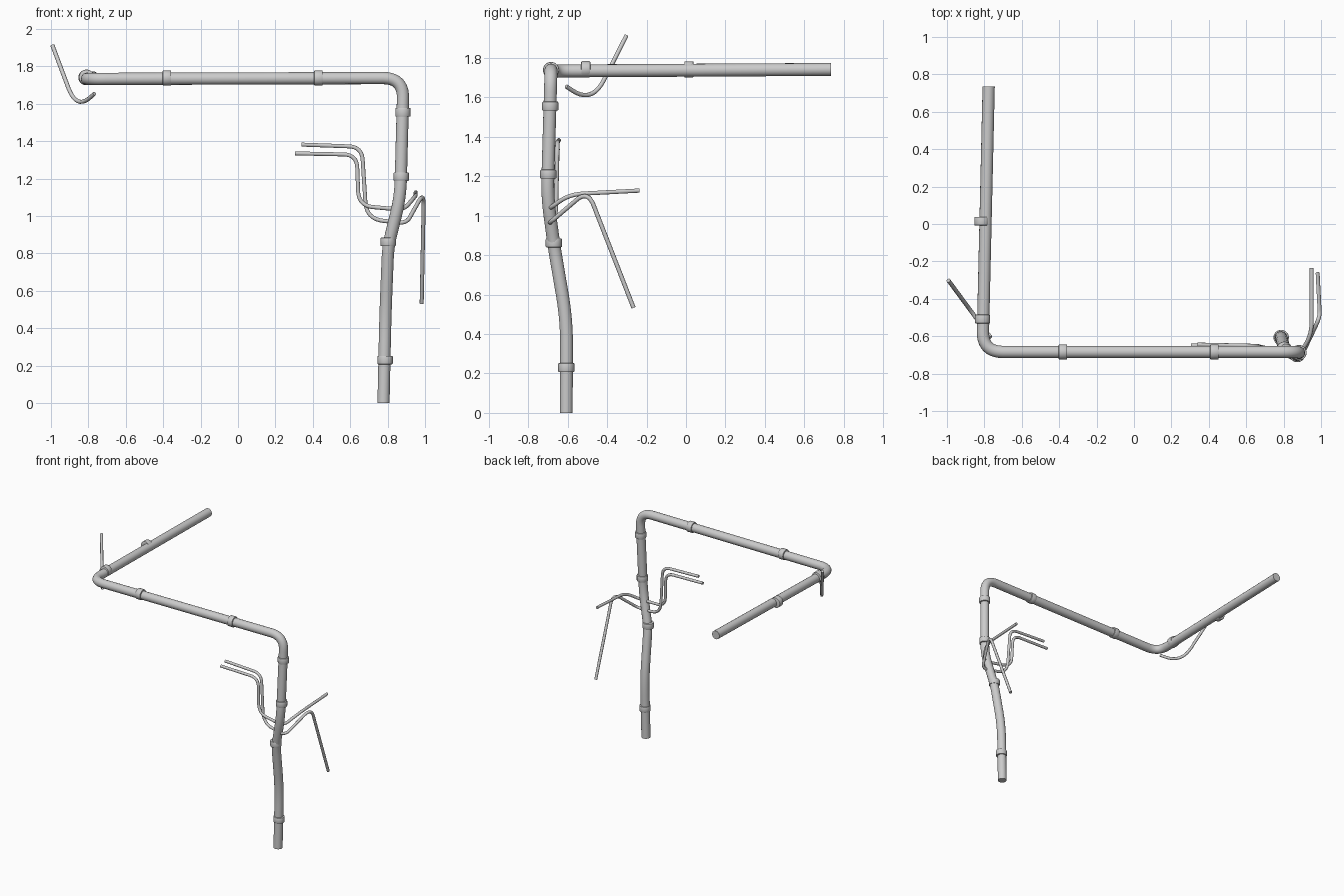
import bpy
from mathutils import Vector

cube = bpy.data.objects.get("Cube")
if cube:
    bpy.data.objects.remove(cube)

grey = bpy.data.materials.new("pipe grey")
grey.use_nodes = True
grey.diffuse_color = (0.6, 0.6, 0.6, 1)
grey.node_tree.nodes["Principled BSDF"].inputs["Base Color"].default_value = (0.6, 0.6, 0.6, 1)


def rounded_path(corners, steps=10):
    """Polyline whose inner corners are rounded; each corner is (x, y, z, trim)."""
    pts = [Vector(c[:3]) for c in corners]
    path = [pts[0]]
    for i in range(1, len(pts) - 1):
        p, trim = pts[i], corners[i][3]
        a = p + (pts[i - 1] - p).normalized() * trim
        b = p + (pts[i + 1] - p).normalized() * trim
        for s in range(steps + 1):
            t = s / steps
            path.append(a * (1 - t) ** 2 + p * 2 * t * (1 - t) + b * t * t)
    return path + [pts[-1]]


def finish(obj, angle):
    bpy.ops.object.select_all(action="DESELECT")
    obj.select_set(True)
    bpy.context.view_layer.objects.active = obj
    if obj.type == "CURVE":
        bpy.ops.object.convert(target="MESH")
        obj = bpy.context.view_layer.objects.active
    obj.data.materials.clear()
    obj.data.materials.append(grey)
    bpy.ops.object.shade_smooth_by_angle(angle=angle)


def tube(name, corners, radius, resolution):
    curve = bpy.data.curves.new(name, "CURVE")
    curve.dimensions = "3D"
    curve.bevel_depth = radius
    curve.bevel_resolution = resolution
    curve.use_fill_caps = True
    path = rounded_path(corners)
    spline = curve.splines.new("POLY")
    spline.points.add(len(path) - 1)
    for point, co in zip(spline.points, path):
        point.co = (*co, 1)
    obj = bpy.data.objects.new(name, curve)
    bpy.context.collection.objects.link(obj)
    finish(obj, 0.7)


def collar(name, centre, axis):
    bpy.ops.mesh.primitive_cylinder_add(vertices=32, radius=0.041, depth=0.046, location=centre)
    obj = bpy.context.object
    obj.name = name
    obj.rotation_euler = Vector(axis).to_track_quat("Z", "Y").to_euler()
    bevel = obj.modifiers.new("rounded rim", "BEVEL")
    bevel.width = 0.005
    bevel.segments = 2
    bpy.ops.object.modifier_apply(modifier=bevel.name)
    finish(obj, 0.7)


# Main pipe: kinked upright, crossbar, then the arm running back
tube("main_pipe", [
    (0.778, -0.607, 0),
    (0.788, -0.605, 0.47, 0.13),
    (0.803, -0.668, 0.84, 0.07),
    (0.868, -0.703, 1.10, 0.10),
    (0.885, -0.684, 1.738, 0.11),
    (-0.81, -0.684, 1.733, 0.11),
    (-0.777, 0.735, 1.741)], 0.033, 6)

# Thin branch tubes passing through the upright
tube("lower_branch", [
    (0.305, -0.65, 1.335),
    (0.635, -0.652, 1.328, 0.07),
    (0.645, -0.66, 1.055, 0.08),
    (0.885, -0.697, 1.033, 0.05),
    (0.95, -0.59, 1.108, 0.07),
    (0.95, -0.236, 1.127)], 0.011, 3)
tube("hanging_branch", [
    (0.34, -0.645, 1.382),
    (0.662, -0.652, 1.37, 0.07),
    (0.687, -0.66, 0.985, 0.09),
    (0.90, -0.695, 0.96, 0.05),
    (0.994, -0.498, 1.128, 0.08),
    (0.982, -0.266, 0.533)], 0.011, 3)

# Hooked tube under the far corner
tube("hooked_branch", [
    (-0.992, -0.302, 1.912),
    (-0.863, -0.477, 1.568, 0.14),
    (-0.767, -0.607, 1.655)], 0.011, 3)

# Collars around the joints
collars = {
    "foot_collar": ((0.787, -0.607, 0.23), (0, 0, 1)),
    "lower_collar": ((0.803, -0.67, 0.862), (0, 0, 1)),
    "middle_collar": ((0.873, -0.698, 1.21), (0, 0, 1)),
    "upper_collar": ((0.882, -0.688, 1.555), (0, 0, 1)),
    "left_crossbar_collar": ((0.43, -0.684, 1.738), (1, 0, 0)),
    "right_crossbar_collar": ((-0.38, -0.684, 1.738), (1, 0, 0)),
    "arm_front_collar": ((-0.81, -0.508, 1.742), (0, 1, 0)),
    "arm_middle_collar": ((-0.813, 0.015, 1.741), (0, 1, 0)),
}
for name, (centre, axis) in collars.items():
    collar(name, centre, axis)
